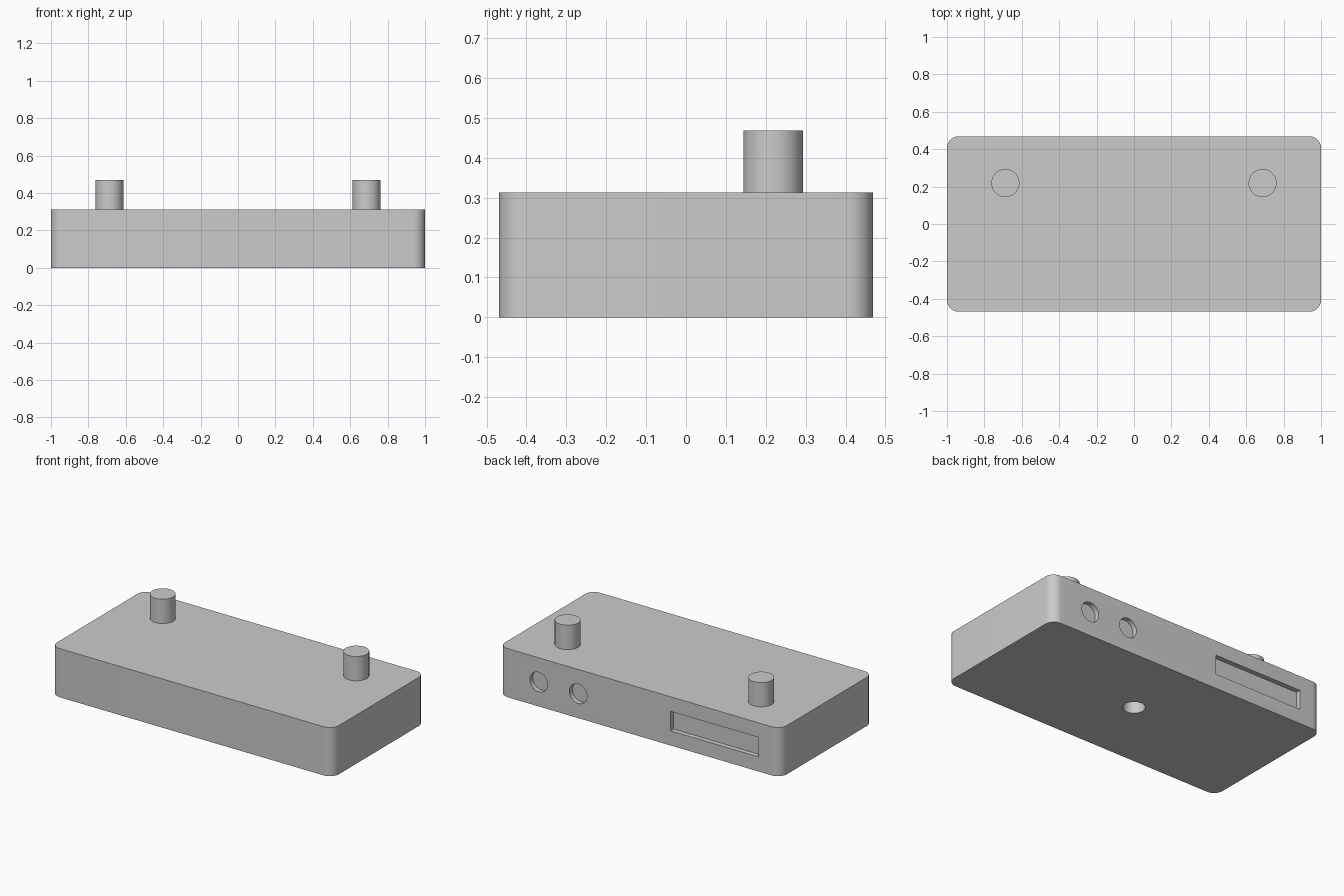
import bpy
import bmesh
import math
from mathutils import Matrix

default = bpy.data.objects.get("Cube")
if default:
    bpy.data.objects.remove(default)

MM = 1 / 64          # one design millimetre in scene units
W, D, H = 128 * MM, 60 * MM, 20 * MM

grey = bpy.data.materials.new("plain_grey")
grey.use_nodes = True
colour = (0.6, 0.6, 0.6, 1)
grey.diffuse_color = colour
grey.node_tree.nodes["Principled BSDF"].inputs["Base Color"].default_value = colour


def finish(name, bm):
    mesh = bpy.data.meshes.new(name)
    bm.to_mesh(mesh)
    bm.free()
    mesh.materials.append(grey)
    obj = bpy.data.objects.new(name, mesh)
    bpy.context.collection.objects.link(obj)
    return obj


def box(name, size, centre, corner=0):
    bm = bmesh.new()
    bmesh.ops.create_cube(bm, size=1, matrix=Matrix.Translation(centre) @ Matrix.Diagonal((*size, 1)))
    if corner:
        upright = [e for e in bm.edges if abs(e.verts[0].co.z - e.verts[1].co.z) > 0.01]
        bmesh.ops.bevel(bm, geom=upright, offset=corner, segments=10, profile=0.5, affect='EDGES')
    return finish(name, bm)


def cylinder(name, radius, length, centre, axis='Z'):
    bm = bmesh.new()
    turn = Matrix.Rotation(math.pi / 2, 4, 'X') if axis == 'Y' else Matrix()
    bmesh.ops.create_cone(bm, cap_ends=True, segments=64, radius1=radius, radius2=radius,
                          depth=length, matrix=Matrix.Translation(centre) @ turn)
    return finish(name, bm)


def smooth(obj):
    bpy.ops.object.select_all(action='DESELECT')
    obj.select_set(True)
    bpy.context.view_layer.objects.active = obj
    bpy.ops.object.shade_smooth_by_angle(angle=math.radians(30))


# Case with rounded upright corners
case = box("case", (W, D, H), (0, 0, H / 2), 4 * MM)

# Recesses: two round sockets and a slot in the back, a mounting hole underneath
recess = 2 * MM
cutters = [cylinder("socket_cutter", 4 * MM, recess * 2, (x * MM, D / 2, H / 2), 'Y')
           for x in (46, 28)]
cutters.append(box("slot_cutter", (40 * MM, recess * 2, 8 * MM), (-34 * MM, D / 2, H / 2)))
cutters.append(cylinder("mount_hole_cutter", 4.1 * MM, 20 * MM, (0, 0, 0)))

bpy.context.view_layer.objects.active = case
for cutter in cutters:
    cutter.hide_render = True
    cut = case.modifiers.new("cut", 'BOOLEAN')
    cut.operation = 'DIFFERENCE'
    cut.solver = 'EXACT'
    cut.object = cutter
    bpy.ops.object.modifier_apply(modifier=cut.name)
    bpy.data.objects.remove(cutter)
smooth(case)

# Knobs on top, near the back edge
for side, x in (("left", 44), ("right", -44)):
    smooth(cylinder(side + "_knob", 4.8 * MM, 10 * MM, (x * MM, 14 * MM, H + 5 * MM)))
